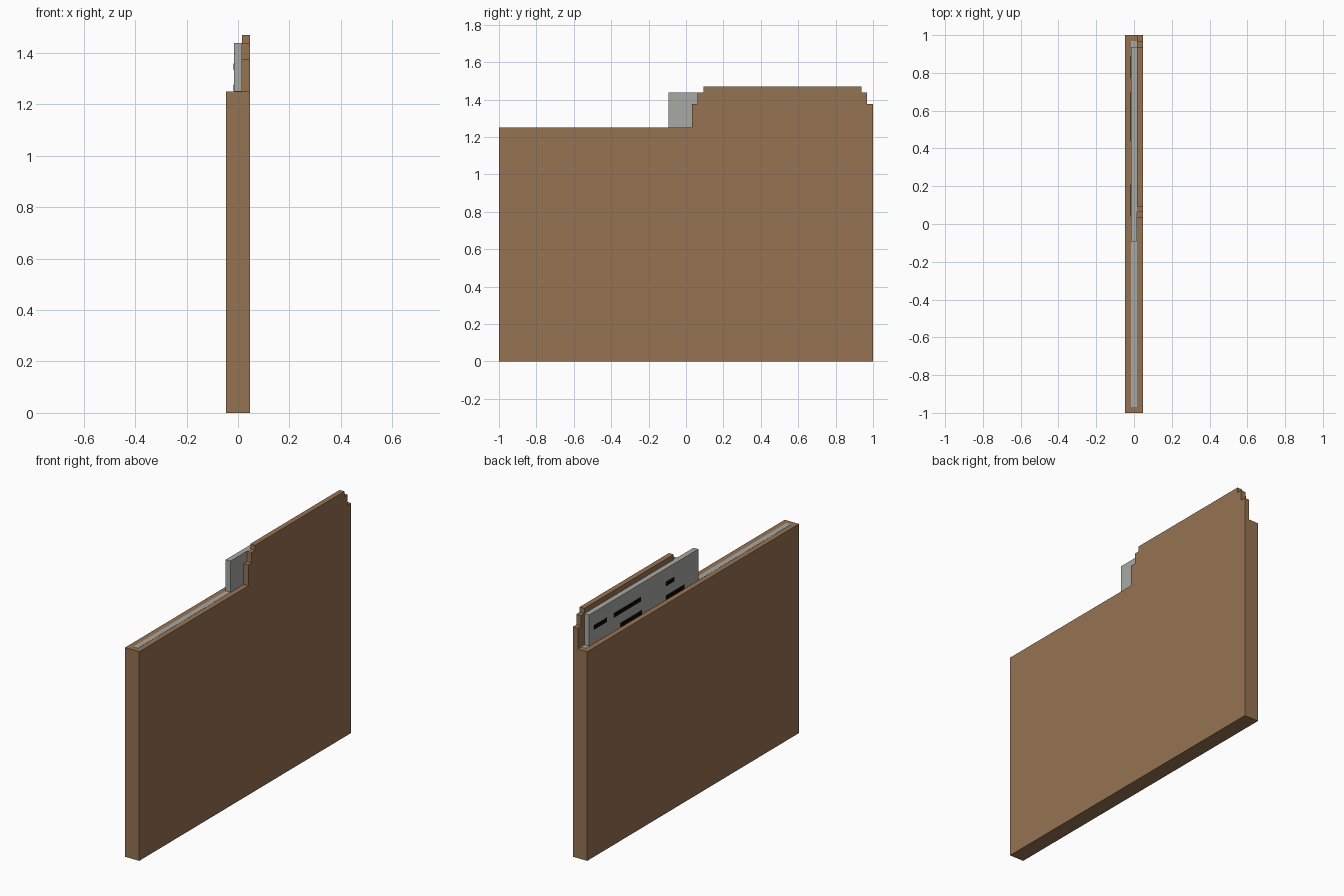
import bpy, bmesh

if "Cube" in bpy.data.objects:
    bpy.data.objects.remove(bpy.data.objects["Cube"])

U = 1 / 32          # grid unit the whole model snaps to
H = 1.25            # height of the folder pocket
X0, X1 = -1.5 * U, 1.5 * U


def material(name, srgb):
    m = bpy.data.materials.new(name)
    lin = [((c / 255 + 0.055) / 1.055) ** 2.4 if c > 10 else c / 255 / 12.92 for c in srgb]
    m.diffuse_color = (*lin, 1)
    m.use_nodes = True
    m.node_tree.nodes["Principled BSDF"].inputs["Base Color"].default_value = m.diffuse_color
    return m


brown = material("folder_brown", (150, 115, 83))
grey = material("paper_grey", (168, 168, 163))
black = material("ink_black", (8, 8, 8))


def extrude_profile(name, pts, x0, x1, mat):
    """Extrude a (y, z) outline along x."""
    bm = bmesh.new()
    face = bm.faces.new([bm.verts.new((x0, y, z)) for y, z in pts])
    ext = bmesh.ops.extrude_face_region(bm, geom=[face])
    verts = [g for g in ext["geom"] if isinstance(g, bmesh.types.BMVert)]
    bmesh.ops.translate(bm, verts=verts, vec=(x1 - x0, 0, 0))
    bmesh.ops.recalc_face_normals(bm, faces=bm.faces)
    me = bpy.data.meshes.new(name)
    bm.to_mesh(me)
    bm.free()
    me.materials.append(mat)
    ob = bpy.data.objects.new(name, me)
    bpy.context.collection.objects.link(ob)
    return ob


def box(name, x0, x1, y0, y1, z0, z1, mat):
    return extrude_profile(name, [(y0, z0), (y1, z0), (y1, z1), (y0, z1)], x0, x1, mat)


# Back panel with the stepped tab
extrude_profile("back_panel", [
    (-1, 0), (1, 0), (1, H + 4 * U), (1 - U, H + 4 * U), (1 - U, H + 6 * U),
    (1 - 2 * U, H + 6 * U), (1 - 2 * U, H + 7 * U), (3 * U, H + 7 * U),
    (3 * U, H + 6 * U), (2 * U, H + 6 * U), (2 * U, H + 4 * U),
    (U, H + 4 * U), (U, H), (-1, H)], U / 2, X1, brown)

# Front panel and the pocket's closed ends and bottom
box("front_panel", X0, -U / 2, -1, 1, 0, H, brown)
for name, y0, y1 in (("front_edge", -1, U - 1), ("back_edge", 1 - U, 1)):
    box(name, -U / 2, U / 2, y0, y1, 0, H, brown)
box("bottom_edge", -U / 2, U / 2, U - 1, 1 - U, 0, U, brown)

# Paper filling the pocket, and the sheet sticking out
box("paper_stack", -U / 2, U / 2, U - 1, 1 - U, U, H + 0.001, grey)
box("raised_sheet", -U / 2, U / 2, -3 * U, 1 - 2 * U, H, H + 6 * U, grey)

# Ink dashes on the sheet
dashes = [(0.77, 0.89, 1.333), (0.45, 0.70, 1.333), (0.135, 0.21, 1.333),
          (0.44, 0.64, H + 0.001), (0.04, 0.21, H + 0.001)]
for i, (y0, y1, z) in enumerate(dashes):
    box(f"ink_dash_{i + 1}", -U / 2 - 0.002, -U / 2, y0, y1, z, z + 0.025, black)
